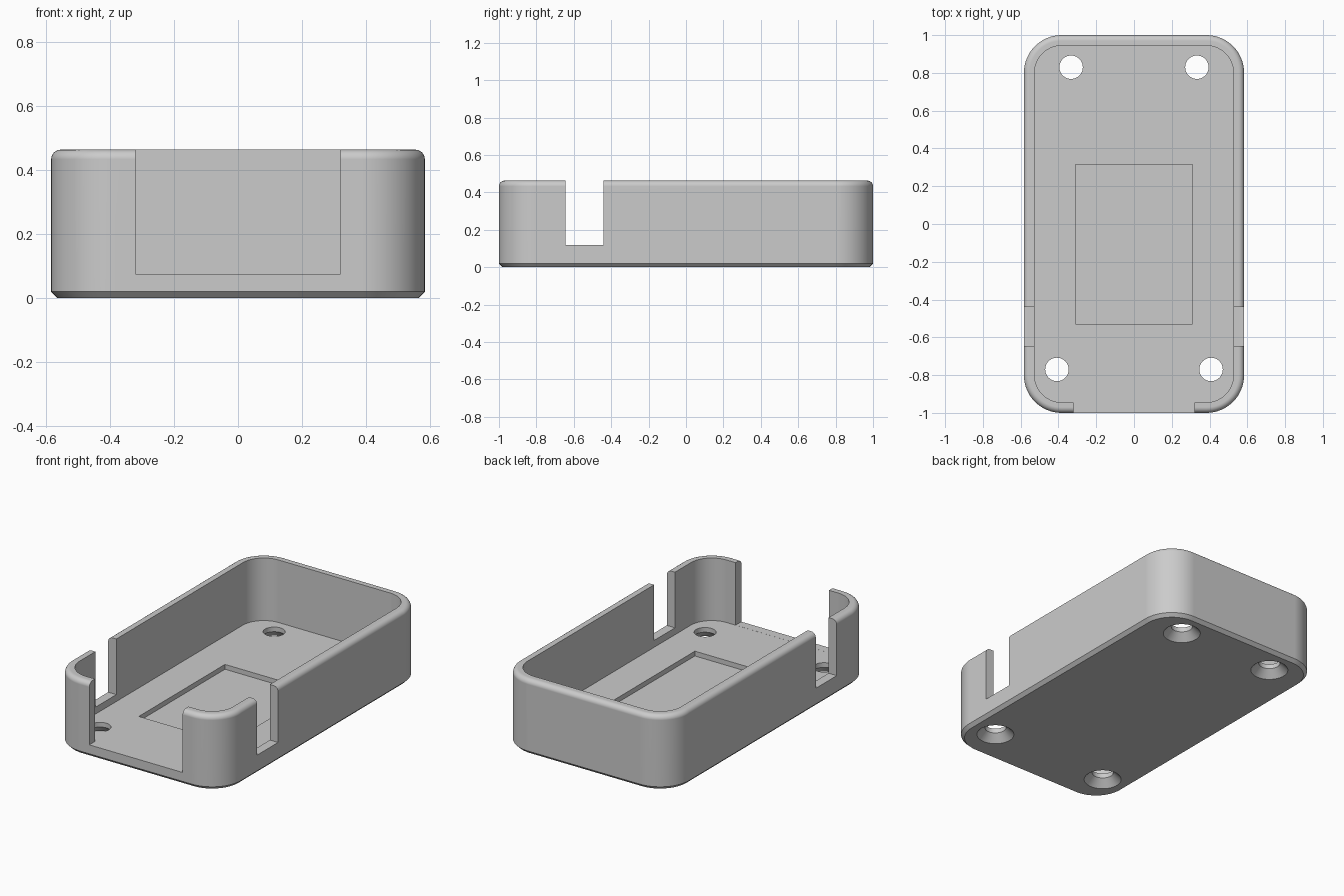
import bpy, bmesh
from math import sin, cos, pi, radians

HALF_X, HALF_Y, HEIGHT, CORNER = 0.583, 1.0, 0.463, 0.2
WALL, FLOOR, CHAMFER, FILLET = 0.056, 0.075, 0.02, 0.03

old = bpy.data.objects.get("Cube")
if old:
    bpy.data.objects.remove(old, do_unlink=True)

grey = bpy.data.materials.new("plain_grey")
grey.use_nodes = True
colour = (0.6, 0.6, 0.6, 1)
grey.diffuse_color = colour
grey.node_tree.nodes["Principled BSDF"].inputs["Base Color"].default_value = colour


def make_object(name, bm):
    bmesh.ops.recalc_face_normals(bm, faces=bm.faces)
    mesh = bpy.data.meshes.new(name)
    bm.to_mesh(mesh)
    bm.free()
    mesh.materials.append(grey)
    obj = bpy.data.objects.new(name, mesh)
    bpy.context.collection.objects.link(obj)
    return obj


def loft(name, rings):
    """Skin a list of closed point rings and cap both ends."""
    bm = bmesh.new()
    loops = [[bm.verts.new(p) for p in ring] for ring in rings]
    for a, b in zip(loops, loops[1:]):
        for i in range(len(a)):
            j = (i + 1) % len(a)
            bm.faces.new((a[i], a[j], b[j], b[i]))
    bm.faces.new(loops[0])
    bm.faces.new(loops[-1])
    return make_object(name, bm)


def rounded_ring(inset, z, steps=16):
    ring = []
    for quarter, (sx, sy) in enumerate(((1, 1), (-1, 1), (-1, -1), (1, -1))):
        for k in range(steps + 1):
            a = (quarter + k / steps) * pi / 2
            ring.append((sx * (HALF_X - CORNER) + (CORNER - inset) * cos(a),
                         sy * (HALF_Y - CORNER) + (CORNER - inset) * sin(a), z))
    return ring


def circle(x, y, z, radius, sides=40):
    return [(x + radius * cos(2 * pi * k / sides),
             y + radius * sin(2 * pi * k / sides), z) for k in range(sides)]


def box(name, x0, x1, y0, y1, z0, z1):
    corners = ((x0, y0), (x1, y0), (x1, y1), (x0, y1))
    return loft(name, [[(x, y, z) for x, y in corners] for z in (z0, z1)])


# Tray: chamfered base, rounded rim, hollow inside
profile = [(CHAMFER, 0), (0, CHAMFER)]
for k in range(7):
    a = k / 6 * pi / 2
    profile.append((FILLET * (1 - cos(a)), HEIGHT - FILLET * (1 - sin(a))))
profile += [(WALL, HEIGHT), (WALL, FLOOR)]
tray = loft("tray", [rounded_ring(i, z) for i, z in profile])

# Openings: front gap, side slots, floor recess
cutters = [
    box("front_gap", -0.32, 0.32, -1.1, -0.92, FLOOR + 0.0004, 0.6),
    box("left_slot", 0.5, 0.7, -0.645, -0.44, 0.118, 0.6),
    box("right_slot", -0.7, -0.5, -0.645, -0.44, 0.118, 0.6),
    box("floor_recess", -0.31, 0.31, -0.53, 0.315, FLOOR - 0.03, 0.2),
]

# Countersunk screw holes
for side in (-1, 1):
    for x, y in ((0.333, 0.83), (0.408, -0.77)):
        cutters.append(loft("screw_hole", [
            circle(side * x, y, z, r)
            for z, r in ((-0.02, 0.128), (0.046, 0.062), (0.2, 0.062))]))

bpy.ops.object.select_all(action="DESELECT")
bpy.context.view_layer.objects.active = tray
tray.select_set(True)
for cutter in cutters:
    cutter.hide_render = True
    mod = tray.modifiers.new(cutter.name, "BOOLEAN")
    mod.operation = "DIFFERENCE"
    mod.solver = "EXACT"
    mod.object = cutter
    bpy.ops.object.modifier_apply(modifier=mod.name)
    bpy.data.objects.remove(cutter, do_unlink=True)

# Smooth rounded areas, crisp edges
bpy.ops.object.shade_smooth_by_angle(angle=radians(30))
weighted = tray.modifiers.new("weighted_normals", "WEIGHTED_NORMAL")
weighted.keep_sharp = True
